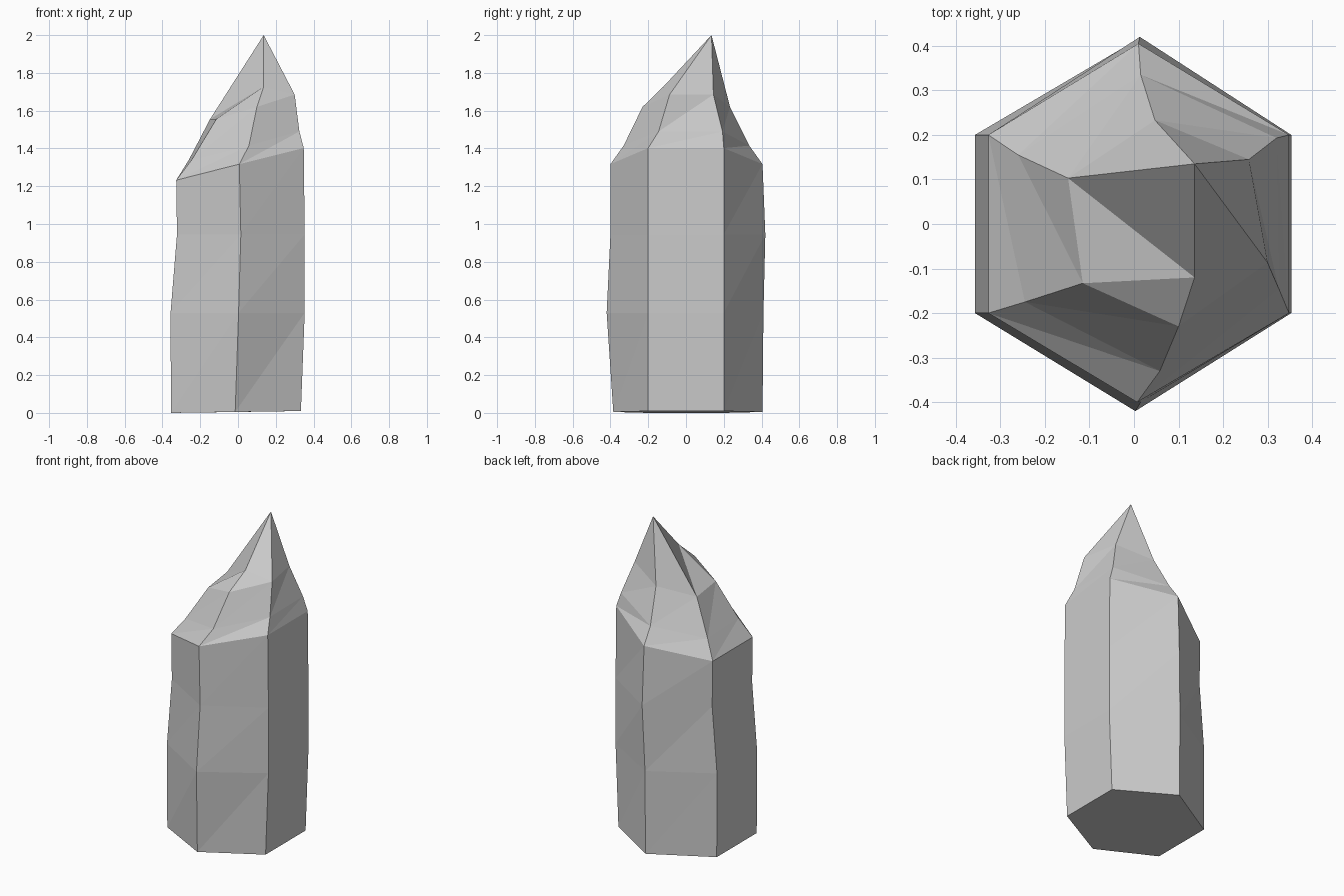
import bpy
import bmesh

# Remove the default object only
default_cube = bpy.data.objects.get("Cube")
if default_cube:
    bpy.data.objects.remove(default_cube, do_unlink=True)


def make_material(name, colour):
    material = bpy.data.materials.new(name)
    material.use_nodes = True
    material.diffuse_color = colour
    shader = material.node_tree.nodes["Principled BSDF"]
    shader.inputs["Base Color"].default_value = colour
    return material


def add_ring(bm, height, tilt, outline):
    """Six corners, counter-clockwise from right-front; the ring rises by tilt to +x."""
    sides = (1, 1, 0, -1, -1, 0)
    return [bm.verts.new((x, y, height + tilt * side))
            for (x, y), side in zip(outline, sides)]


def shaft_outline(left, right, middle_front, front, middle_back, back):
    """Hexagon with two flat sides and a ridge at the front and the back."""
    half = 0.2
    return [(right, -half), (right, half), (middle_back, back),
            (left, half), (left, -half), (middle_front, front)]


def bridge(bm, lower, upper):
    """Join two rings with triangles that all lean the same way."""
    count = len(lower)
    for i in range(count):
        j = (i + 1) % count
        bm.faces.new((lower[i], lower[j], upper[j]))
        bm.faces.new((lower[i], upper[j], upper[i]))


bm = bmesh.new()

# Shaft, slightly crooked, with a slanted shoulder
rings = [
    add_ring(bm, 0.005, 0.005, shaft_outline(-0.355, 0.333, -0.015, -0.385, 0.0, 0.405)),
    add_ring(bm, 0.53, 0.0, shaft_outline(-0.357, 0.353, 0.003, -0.42, 0.0, 0.41)),
    add_ring(bm, 0.945, 0.0, shaft_outline(-0.323, 0.353, 0.015, -0.4, 0.013, 0.42)),
    add_ring(bm, 1.317, 0.085, shaft_outline(-0.327, 0.348, 0.007, -0.4, 0.01, 0.405)),
]

# Tapering shoulder rings below the point
rings.append(add_ring(bm, 1.415, 0.075, [
    (0.325, -0.145), (0.32, 0.193), (0.015, 0.335),
    (-0.26, 0.155), (-0.245, -0.175), (0.058, -0.33)]))
rings.append(add_ring(bm, 1.62, 0.065, [
    (0.3, -0.087), (0.258, 0.145), (0.047, 0.233),
    (-0.148, 0.103), (-0.115, -0.133), (0.1, -0.23)]))

for lower, upper in zip(rings, rings[1:]):
    bridge(bm, lower, upper)
bm.faces.new(list(reversed(rings[0])))

# Point with a chipped front: right and back facets meet the apex, the rest the chip
apex = bm.verts.new((0.136, 0.135, 2.0))
chip = bm.verts.new((0.136, -0.12, 1.727))
right_front, right_back, back, left_back, left_front, front = rings[-1]
for a, b in ((right_front, right_back), (right_back, back), (back, left_back),
             (left_back, chip), (chip, right_front)):
    bm.faces.new((a, b, apex))
for a, b in ((left_back, left_front), (left_front, front), (front, right_front)):
    bm.faces.new((a, b, chip))

bm.normal_update()
mesh = bpy.data.meshes.new("crystal")
bm.to_mesh(mesh)
bm.free()

# Flat-shaded stone in a single grey
mesh.materials.append(make_material("pale grey stone", (0.6, 0.6, 0.6, 1.0)))
crystal = bpy.data.objects.new("crystal", mesh)
bpy.context.collection.objects.link(crystal)
